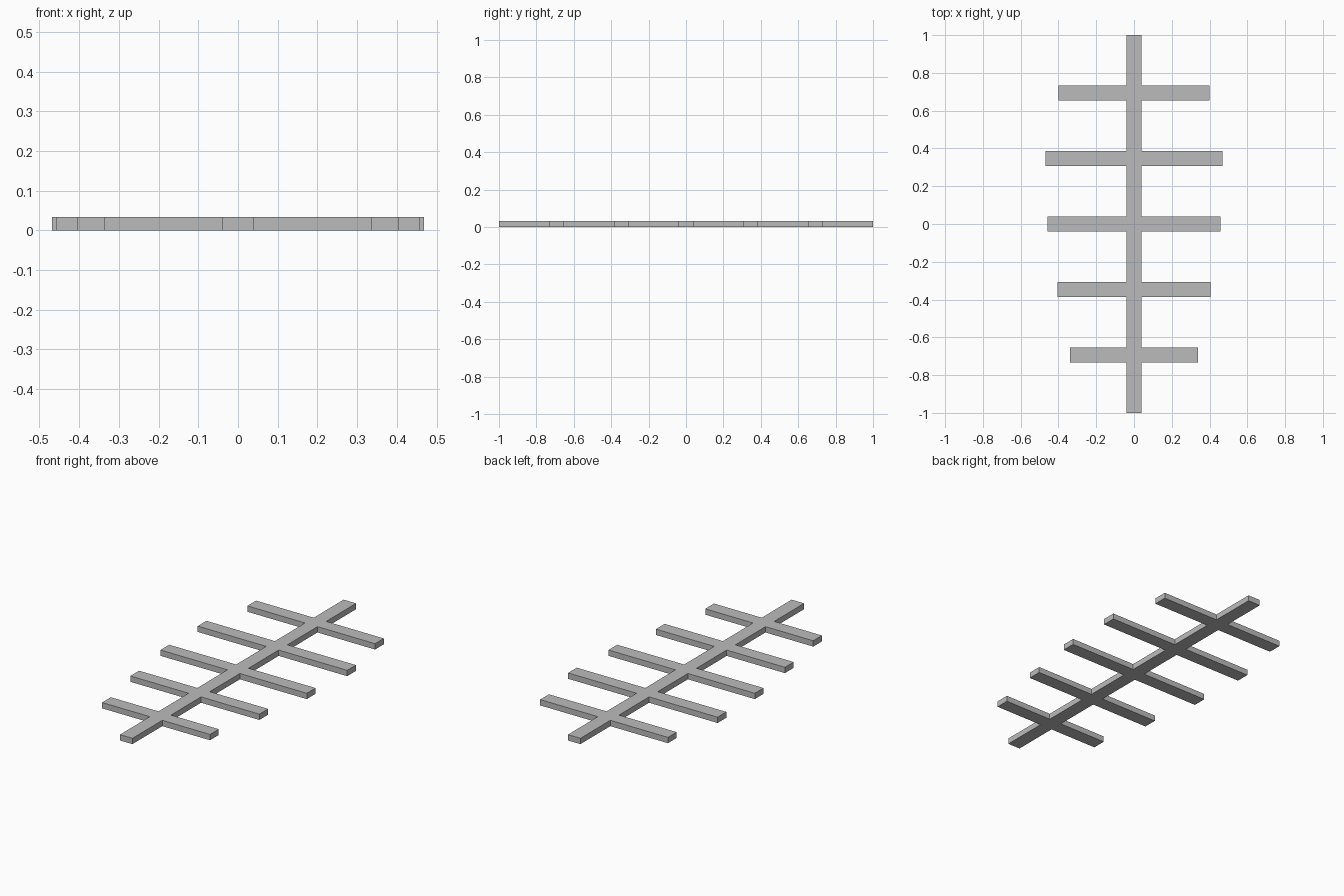
import bpy
import bmesh

cube = bpy.data.objects.get("Cube")
if cube:
    bpy.data.objects.remove(cube, do_unlink=True)

THICKNESS = 0.033
HALF = 0.039  # half width of every bar
SPACING = 0.347
REACHES = [0.338, 0.404, 0.458, 0.468, 0.40]  # half length of each rung, front to back

grey = bpy.data.materials.new("plain_grey")
grey.use_nodes = True
grey.diffuse_color = (0.5, 0.5, 0.5, 1)
grey.node_tree.nodes["Principled BSDF"].inputs["Base Color"].default_value = grey.diffuse_color

# Walk up the left edge of the outline, stepping out around each rung
side = [(HALF, -1)]
for i, reach in enumerate(REACHES):
    y = (i - 2) * SPACING
    side += [(HALF, y - HALF), (reach, y - HALF), (reach, y + HALF), (HALF, y + HALF)]
side.append((HALF, 1))

# Mirror it to close the outline, then extrude to a solid
outline = side + [(-x, y) for x, y in reversed(side)]
bm = bmesh.new()
base = bm.faces.new([bm.verts.new((x, y, 0)) for x, y in outline])
top = bmesh.ops.extrude_face_region(bm, geom=[base], use_keep_orig=True)
for v in top["geom"]:
    if isinstance(v, bmesh.types.BMVert):
        v.co.z = THICKNESS
bmesh.ops.recalc_face_normals(bm, faces=bm.faces)

mesh = bpy.data.meshes.new("spine_with_rungs")
bm.to_mesh(mesh)
bm.free()
mesh.materials.append(grey)
bpy.context.collection.objects.link(bpy.data.objects.new("spine_with_rungs", mesh))
